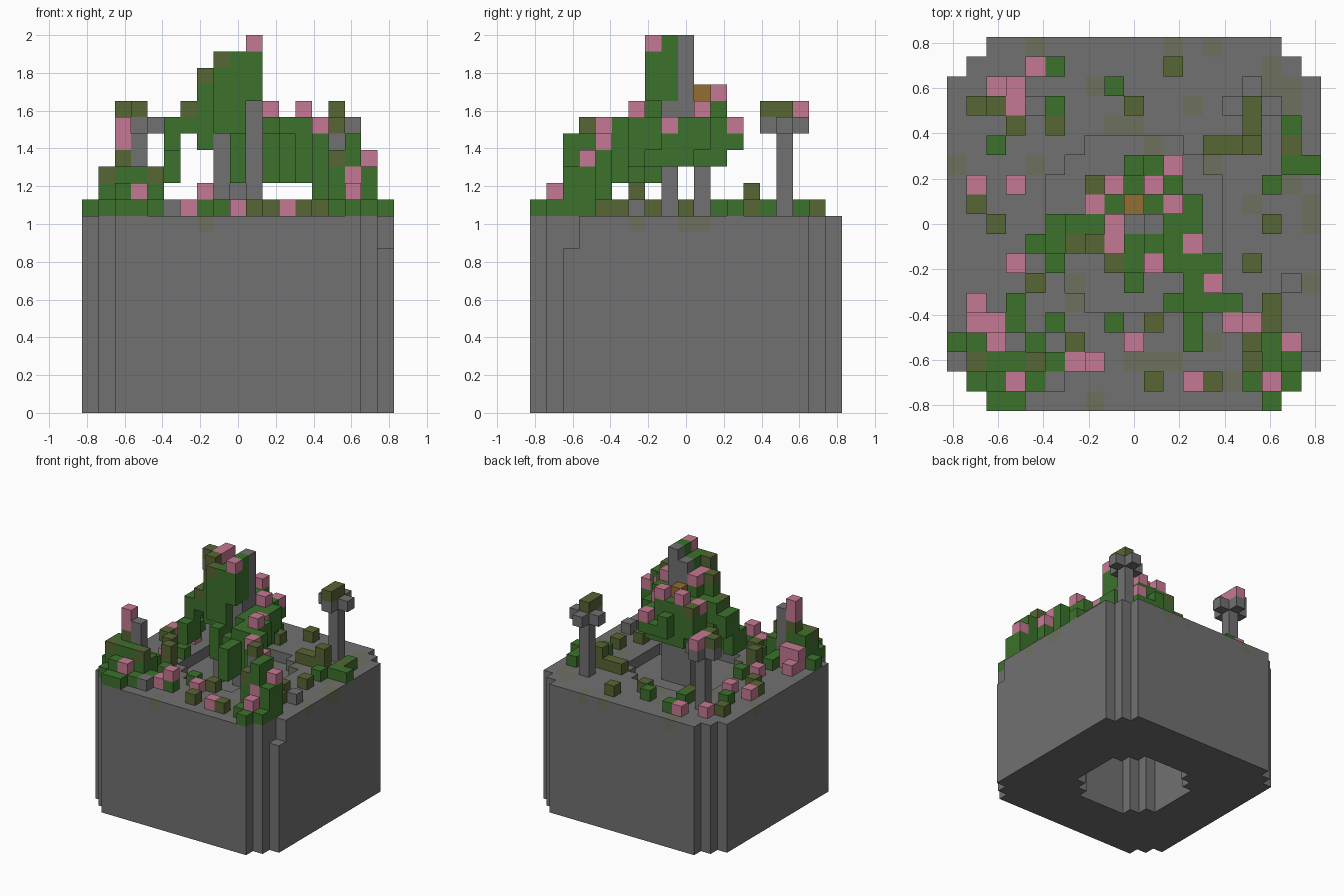
import bpy
import bmesh
from mathutils import Vector

# Remove the default cube
if "Cube" in bpy.data.objects:
    bpy.data.objects.remove(bpy.data.objects["Cube"], do_unlink=True)

UNIT = 2 / 23   # edge of one block
MID = 9         # middle block of the 19 x 19 plan
TOP = 12        # first layer above the base


def linear(value):
    c = value / 255
    return c / 12.92 if c < 0.04045 else ((c + 0.055) / 1.055) ** 2.4


# Materials, keyed by one letter
PALETTE = {
    "s": ("stone grey", (113, 113, 113)),
    "m": ("mossy stone", (109, 113, 95)),
    "o": ("olive moss", (87, 102, 52)),
    "g": ("leaf green", (60, 114, 44)),
    "p": ("blossom pink", (197, 121, 147)),
    "b": ("amber brown", (147, 109, 49)),
}
LETTERS = "".join(PALETTE)
MATERIALS = []
for name, rgb in PALETTE.values():
    mat = bpy.data.materials.new(name)
    colour = (*[linear(v) for v in rgb], 1)
    mat.use_nodes = True
    mat.diffuse_color = colour
    mat.node_tree.nodes["Principled BSDF"].inputs["Base Color"].default_value = colour
    MATERIALS.append(mat)

AXES = [Vector(a) for a in ((1, 0, 0), (0, 1, 0), (0, 0, 1))]


def block_part(name, cells):
    """Build the outer faces of a set of blocks, {(column, row, layer): letter}."""
    bm = bmesh.new()
    corners = {}

    def corner(p):
        key = tuple(round(2 * v) for v in p)
        if key not in corners:
            corners[key] = bm.verts.new(p * UNIT)
        return corners[key]

    for (col, row, layer), letter in cells.items():
        centre = Vector((col - MID, MID - row, layer + 0.5))
        for n, axis in enumerate(AXES):
            u, v = AXES[(n + 1) % 3] / 2, AXES[(n + 2) % 3] / 2
            for side in (1, -1):
                step = axis * side
                if (col + step.x, row - step.y, layer + step.z) in cells:
                    continue
                ring = [-u - v, u - v, u + v, v - u][::side]
                face = bm.faces.new([corner(centre + step / 2 + r) for r in ring])
                face.material_index = LETTERS.index(letter)
    mesh = bpy.data.meshes.new(name)
    bm.to_mesh(mesh)
    bm.free()
    for mat in MATERIALS:
        mesh.materials.append(mat)
    obj = bpy.data.objects.new(name, mesh)
    bpy.context.collection.objects.link(obj)


def stacks(*runs):
    """Columns of blocks: (column, row, lowest layer, colour letters going up)."""
    return {(col, row, low + i): letter
            for col, row, low, letters in runs for i, letter in enumerate(letters)}


def scatter(letter, *spots):
    """Single blocks lying on the ground."""
    return {(col, row, TOP): letter for col, row in spots}


def in_well(col, row):
    dx, dy = abs(col - MID), abs(row - MID)
    return max(dx, dy) <= 4 and dx + dy <= 6


# Base with stepped corners, a shallow well on top and a deep recess below
base = {}
for col in range(19):
    for row in range(19):
        if abs(col - MID) + abs(row - MID) <= 16:
            for layer in ([TOP - 2] if in_well(col, row) else range(TOP)):
                base[col, row, layer] = "s"
for layer in (TOP - 2, TOP - 1):
    del base[18, 16, layer]

# Moss patches in the ground
for col, row in ((4, 0), (11, 0), (13, 0), (16, 1), (7, 2), (16, 2), (17, 2),
                 (12, 3), (17, 3), (8, 4), (9, 4), (10, 5), (0, 6), (4, 6),
                 (13, 6), (17, 7), (15, 8), (18, 8), (18, 9), (6, 12), (18, 12),
                 (6, 13), (13, 15), (9, 16), (10, 16), (11, 16), (14, 17), (7, 18)):
    base[col, row, TOP - 2 if in_well(col, row) else TOP - 1] = "m"
block_part("stone_base", base)

# Loose plants and stones on the ground
block_part("pink_flowers", scatter(
    "p", (4, 1), (2, 2), (1, 7), (3, 7), (3, 11), (1, 13), (1, 14), (2, 14),
    (9, 15), (6, 16), (12, 17)))
block_part("green_tufts", scatter(
    "g", (5, 1), (8, 2), (5, 3), (17, 4), (2, 5), (17, 6), (18, 6), (16, 7), (4, 10),
    (3, 13), (3, 14), (5, 14), (8, 14), (0, 15), (1, 15), (2, 15), (4, 15), (7, 16)))
block_part("olive_tufts", scatter(
    "o", (11, 1), (1, 3), (9, 3), (5, 4), (13, 5), (14, 5), (15, 5), (17, 5), (1, 8),
    (2, 9), (16, 9), (15, 11), (4, 12), (16, 13), (10, 14), (16, 14), (6, 15),
    (10, 17), (13, 17)))
block_part("loose_stones", scatter("s", (17, 12), (5, 17)))
block_part("tuft_tops", stacks((7, 16, 13, "p"), (15, 5, 13, "o"), (4, 12, 13, "o")))

# Two standing posts at the back, with cross-shaped caps
for name, col, crown in (
        ("back_right_post", 15, stacks((15, 3, 18, "o"), (15, 4, 18, "o"))),
        ("back_left_post", 3, stacks((3, 2, 18, "p"), (3, 3, 18, "p"),
                                     (2, 3, 18, "o"), (3, 4, 18, "o")))):
    post = stacks((col, 3, TOP, "ssssss"))
    for dx, dy in ((1, 0), (-1, 0), (0, 1), (0, -1)):
        post[col + dx, 3 + dy, 17] = "s"
    block_part(name, post | crown)

# Broken posts at the front
block_part("front_left_post", stacks((3, 15, TOP, "sssss"), (2, 15, 13, "ggopp")))
block_part("front_right_post", stacks((15, 15, TOP, "ssssso")))

# Central stone legs and tall spire
block_part("central_stone", stacks(
    (8, 8, 11, "s" * 6), (8, 10, 11, "s" * 6), (10, 8, 11, "s" * 6),
    (10, 10, 11, "s" * 8), (9, 8, 11, "s" * 6),
    (10, 9, 16, "s" * 7), (9, 9, 16, "s" * 6)))

# Ivy climbing the spire
block_part("spire_ivy", stacks(
    (10, 10, 19, "gggg"), (10, 11, 19, "gggp"),
    (9, 10, 14, "g" * 8), (9, 11, 16, "g" * 6), (9, 12, 14, "ggg"),
    (8, 11, 17, "ggggo"), (8, 10, 17, "gggp"), (8, 9, 17, "gggp"),
    (7, 10, 16, "ggggo"), (7, 9, 17, "gg"),
    (6, 10, 17, "go"), (6, 9, 17, "gg"),
    (5, 9, 16, "gg"), (5, 10, 14, "gggg"), (5, 11, 14, "gg")))

# Flowering bush behind the spire
block_part("back_bush", stacks(
    (9, 6, 16, "gg"), (11, 6, 16, "gp"), (10, 6, 16, "g"),
    (7, 7, 16, "ggo"), (8, 7, 15, "ggggp"), (9, 7, 15, "gggg"),
    (10, 7, 15, "ggggp"), (11, 7, 15, "ggg"),
    (7, 8, 16, "ggp"), (8, 8, 17, "gg"), (9, 8, 17, "ggb"),
    (10, 8, 17, "gg"), (11, 8, 15, "gggp"), (12, 8, 16, "gg")))

# Leafy arch stepping down to the front right corner
block_part("front_right_arch", stacks(
    (11, 9, 15, "ggg"), (12, 9, 15, "ggg"), (11, 10, 15, "ggg"), (12, 10, 15, "ggp"),
    (11, 11, 15, "ggg"), (12, 11, 15, "ggg"), (13, 11, 16, "gg"),
    (12, 12, 14, "gggg"), (13, 12, 15, "gggp"),
    (11, 13, 14, "ggg"), (12, 13, 14, "gggg"), (13, 13, 14, "gggg"), (14, 13, 14, "gggg"),
    (12, 14, 14, "ggg"), (14, 14, 13, "ggggp"), (15, 14, 13, "gggp"),
    (12, 15, 14, "ggg"), (16, 15, 12, "ggggg"), (17, 15, 12, "gggp"),
    (15, 16, 12, "gggo"), (16, 16, 12, "ggpgg"), (17, 16, 12, "ggg"),
    (15, 17, 12, "g"), (16, 17, 12, "gp"), (17, 17, 9, "gggg"), (16, 18, 9, "gggg")))

# Ivy heap spilling over the front left corner
block_part("front_left_ivy", stacks(
    (1, 15, 13, "gg"), (2, 14, 13, "p"), (1, 14, 13, "p"),
    (1, 16, 12, "ggo"), (2, 16, 12, "ggg"), (3, 16, 12, "ggg"),
    (4, 16, 12, "ggo"), (5, 16, 12, "g"), (4, 15, 13, "g"),
    (1, 17, 10, "ggg"), (2, 17, 12, "gg"), (3, 17, 12, "gp"), (4, 17, 12, "g"),
    (2, 18, 10, "ggg"), (3, 18, 12, "g")))
